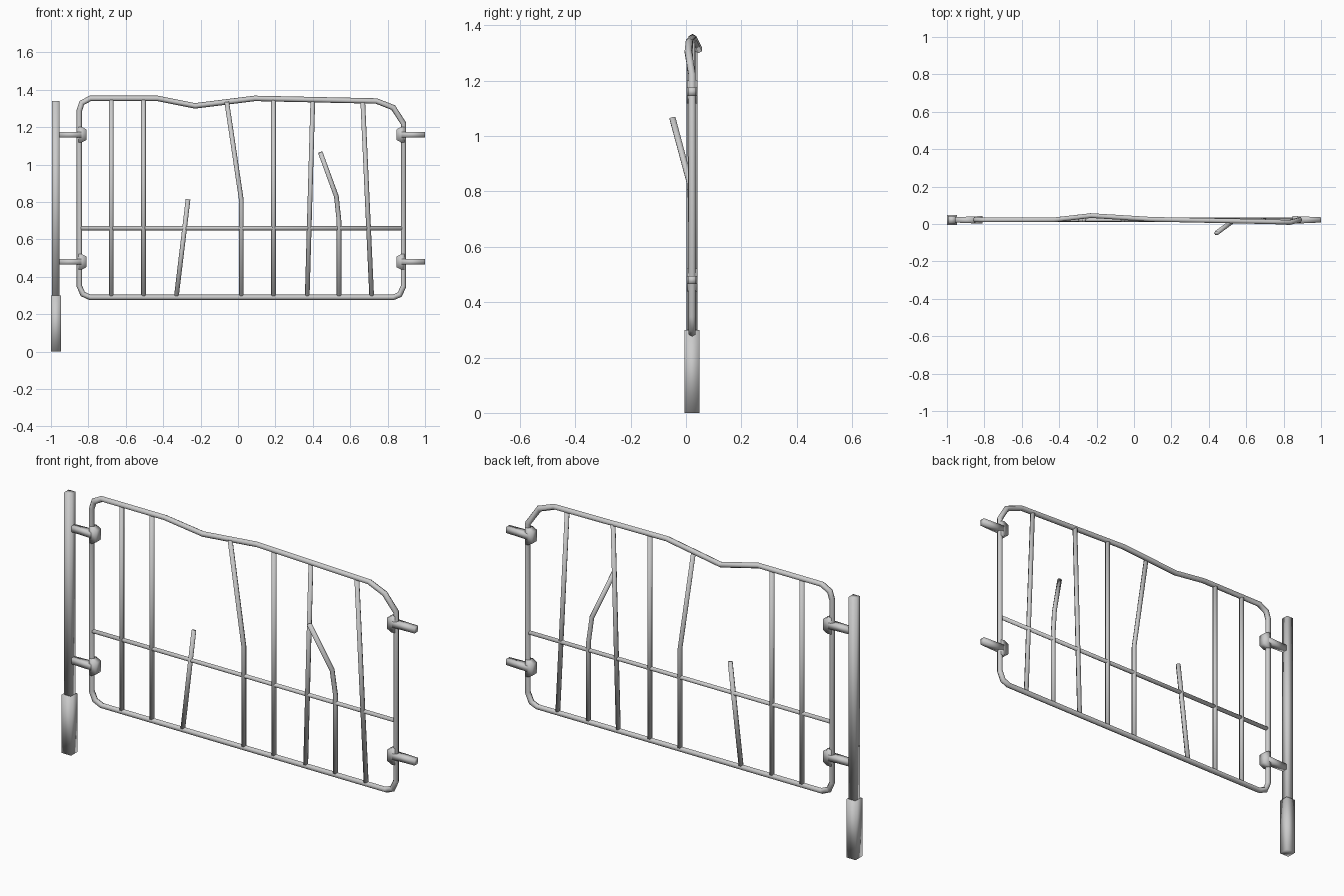
import bpy, math
from mathutils import Vector

if "Cube" in bpy.data.objects:
    bpy.data.objects.remove(bpy.data.objects["Cube"])

steel = bpy.data.materials.new("pale_grey_steel")
steel.use_nodes = True
GREY = (0.6, 0.6, 0.6, 1)
steel.diffuse_color = GREY
steel.node_tree.nodes["Principled BSDF"].inputs["Base Color"].default_value = GREY

Y = 0.022  # plane of the gate


def add_mesh(name, verts, faces):
    """Make a softly shaded object from points and faces."""
    mesh = bpy.data.meshes.new(name)
    mesh.from_pydata(verts, [], faces)
    mesh.materials.append(steel)
    mesh.shade_smooth()
    obj = bpy.data.objects.new(name, mesh)
    bpy.context.collection.objects.link(obj)


def skin(name, verts, sides, closed=False):
    """Join consecutive rings of points into a tube, capped unless closed."""
    n = len(verts) // sides
    faces = []
    for i in range(n if closed else n - 1):
        j = (i + 1) % n
        for k in range(sides):
            m = (k + 1) % sides
            faces.append((i * sides + k, i * sides + m, j * sides + m, j * sides + k))
    if not closed:
        faces += [tuple(reversed(range(sides))), tuple(range((n - 1) * sides, n * sides))]
    add_mesh(name, verts, faces)


def tube(name, path, radius, sides=6, closed=False, turn=0.0):
    """Sweep a regular polygon along (x, z) or (x, z, y) points with mitred bends."""
    pts = [Vector((p[0], p[2] if len(p) > 2 else Y, p[1])) for p in path]
    n, verts = len(pts), []
    for i, p in enumerate(pts):
        a = (p - pts[i - 1]).normalized() if closed or i else None
        b = (pts[(i + 1) % n] - p).normalized() if closed or i < n - 1 else None
        a, b = a or b, b or a
        t = (a + b).normalized()
        side = t.cross(Vector((0, 1, 0))).normalized()
        depth = side.cross(t)
        mitre = 1 / max(t.dot(a), 0.5)
        for k in range(sides):
            ang = 2 * math.pi * k / sides + turn
            verts.append(p + side * math.cos(ang) * radius * mitre + depth * math.sin(ang) * radius)
    skin(name, verts, sides, closed)


def block(name, z, rings, s):
    """Loft a box along x through (x, half height, half depth) sections."""
    verts = [(x, Y + sy * hy, z + sz * hz) for x, hz, hy in rings
             for sy, sz in ((-1, -s), (1, -s), (1, s), (-1, s))]
    skin(name, verts, 4)


# Bent outer frame
tube("outer_frame", [
    (-.79, .29), (-.83, .308), (-.848, .35), (-.848, 1.29), (-.835, 1.33), (-.79, 1.354),
    (-.43, 1.354), (-.23, 1.314, .045), (.09, 1.354, .025), (.74, 1.34, .012),
    (.83, 1.305, .008), (.885, 1.22), (.885, .35), (.865, .305), (.83, .29)],
    .0145, closed=True)

# Cross rail and upright bars, some bent or broken
tube("cross_rail", [(-.848, .66), (.885, .66)], .0115)
bars = {
    "straight_bar_1": [(-.677, .29), (-.677, 1.354)],
    "straight_bar_2": [(-.505, .29), (-.505, 1.354)],
    "broken_bar": [(-.33, .29), (-.267, .815)],
    "kinked_bar": [(.018, .29), (.018, .81), (-.06, 1.335)],
    "straight_bar_3": [(.19, .29), (.19, 1.35)],
    "leaning_bar_1": [(.37, .29), (.4, 1.345)],
    "torn_bar": [(.54, .29), (.54, .7), (.526, .83, .014), (.44, 1.065, -.049)],
    "leaning_bar_2": [(.715, .29), (.667, 1.34, .014)],
}
for name, path in bars.items():
    tube(name, path, .0125)

# Square post with a thicker foot
tube("post", [(-.974, .28), (-.974, 1.34)], .0275, 4, turn=math.pi / 4)
tube("post_foot", [(-.974, 0), (-.974, .3)], .038, 4, turn=math.pi / 4)

# Tapered hinge pins with wedge brackets inside the frame
for side, s, frame_x, end_x in (("right", -1, -.848, -.96), ("left", 1, .885, 1.0)):
    for level, z in (("lower", .48), ("upper", 1.16)):
        block(f"{level}_{side}_hinge_pin", z,
              [(frame_x - s * .02, .015, .02), (end_x, .015, .014)], s)
        block(f"{level}_{side}_hinge_bracket", z,
              [(frame_x + s * .004, .042, .016), (frame_x - s * .012, .042, .02),
               (frame_x - s * .038, .028, .02)], -s)
